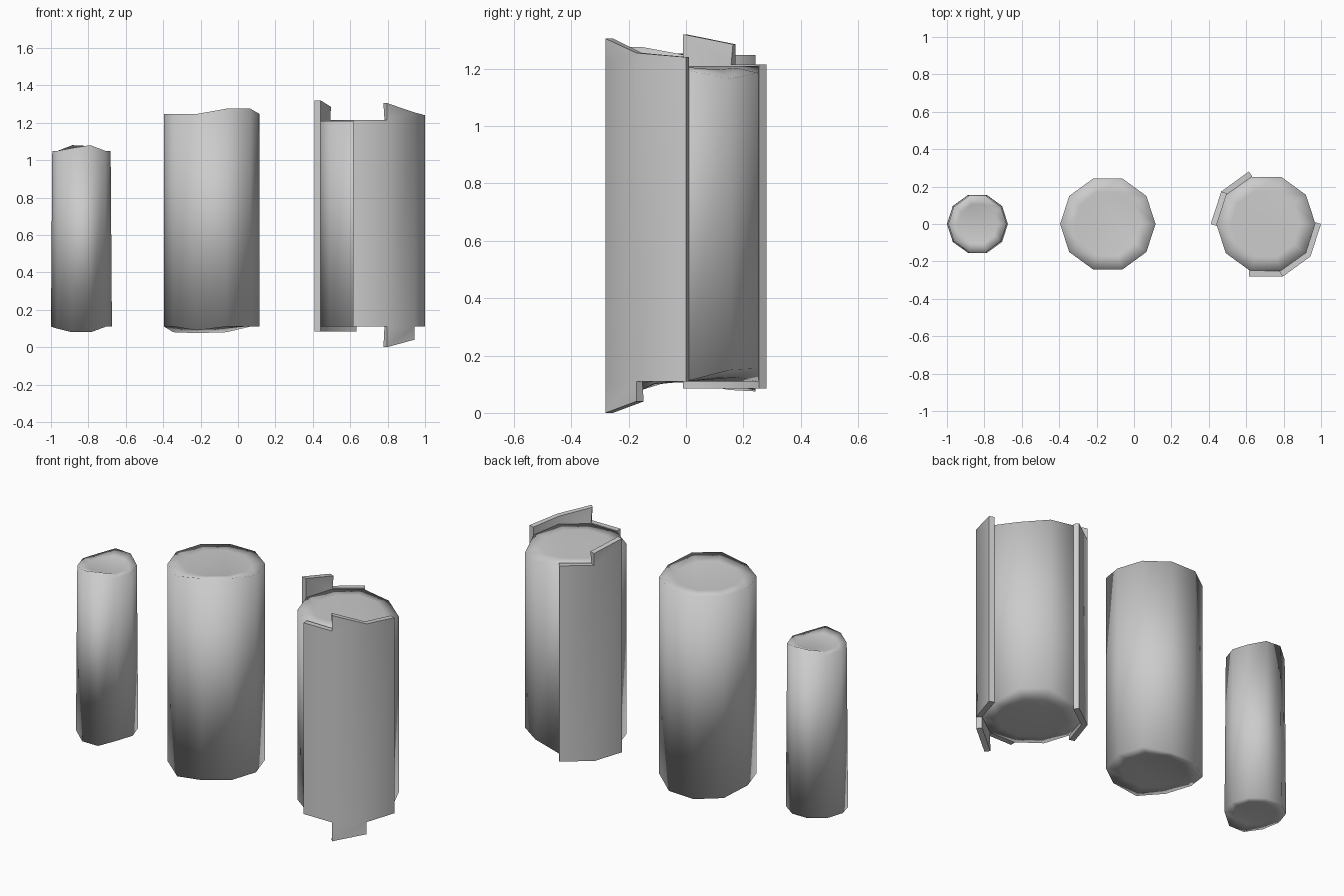
import bpy, bmesh
from math import sin, cos, radians

if "Cube" in bpy.data.objects:
    bpy.data.objects.remove(bpy.data.objects["Cube"])

SIDES = 10


def finish(bm, name):
    bmesh.ops.recalc_face_normals(bm, faces=bm.faces)
    for f in bm.faces:
        f.smooth = True
    me = bpy.data.meshes.new(name)
    bm.to_mesh(me)
    bm.free()
    ob = bpy.data.objects.new(name, me)
    bpy.context.collection.objects.link(ob)
    return ob


def polar(cx, r, deg, z):
    a = radians(deg)
    return (cx + r * cos(a), r * sin(a), z)


def log(name, cx, r_low, r_top, z0, z1, low={}, high={}):
    """Ten-sided log; low/high shift single rim corners (by angle) for rough-cut ends."""
    bm = bmesh.new()
    angles = [i * 360 // SIDES for i in range(SIDES)]
    rings = [
        [bm.verts.new(polar(cx, r_low * .7, a, z0 + low.get(a, 0) * .3)) for a in angles],
        [bm.verts.new(polar(cx, r_low, a, z0 + low.get(a, 0))) for a in angles],
        [bm.verts.new(polar(cx, r_top, a, z1 + high.get(a, 0))) for a in angles],
        [bm.verts.new(polar(cx, r_top * .7, a, z1 + high.get(a, 0) * .3)) for a in angles],
    ]
    for lo, hi in zip(rings, rings[1:]):
        for i in range(SIDES):
            j = (i + 1) % SIDES
            bm.faces.new((lo[i], lo[j], hi[j], hi[i]))
    bm.faces.new(rings[0][::-1])
    bm.faces.new(rings[-1])
    return finish(bm, name)


def bark(name, cx, r, angles, z0, z1, tabs):
    """Bark sheet wrapped on a log; tabs = (segment, on_top, z_start, z_end) torn strips."""
    bm = bmesh.new()
    lo = [bm.verts.new(polar(cx, r, a, z0)) for a in angles]
    hi = [bm.verts.new(polar(cx, r, a, z1)) for a in angles]
    for i in range(len(angles) - 1):
        bm.faces.new((lo[i], lo[i + 1], hi[i + 1], hi[i]))
    for seg, on_top, za, zb in tabs:
        row = hi if on_top else lo
        va = bm.verts.new(polar(cx, r, angles[seg], za))
        vb = bm.verts.new(polar(cx, r, angles[seg + 1], zb))
        quad = [row[seg], row[seg + 1], vb, va]
        bm.faces.new(quad if on_top else quad[::-1])
    bmesh.ops.remove_doubles(bm, verts=bm.verts, dist=.0005)
    ob = finish(bm, name)
    # face outwards, then thicken inwards
    p = ob.data.polygons[0]
    if (p.center.x - cx) * p.normal.x + p.center.y * p.normal.y < 0:
        ob.data.flip_normals()
    m = ob.modifiers.new("thickness", 'SOLIDIFY')
    m.thickness = .032
    m.offset = -1
    bpy.ops.object.select_all(action='DESELECT')
    bpy.context.view_layer.objects.active = ob
    ob.select_set(True)
    bpy.ops.object.modifier_apply(modifier="thickness")
    bpy.ops.object.shade_smooth_by_angle(angle=radians(50))
    return ob


# Three logs, small to large
log("small_log", -.837, .163, .156, .11, 1.05,
    low={252: -.03, 288: -.03, 216: -.01},
    high={72: .025, 108: .03, 288: .03, 252: .015})
log("medium_log", -.14, .255, .255, .11, 1.247,
    low={72: -.03, 108: -.035, 144: -.03, 252: -.02},
    high={288: .028, 324: .028})
log("large_log", .705, .265, .265, .11, 1.21,
    low={36: .04, 72: .045}, high={0: -.015, 36: -.045, 72: -.025})

# Torn bark sheets on the large log
bark("back_bark", .705, .295, (108, 144, 180), .085, 1.215,
     [(1, True, 1.285, 1.32)])
bark("front_bark", .705, .295, (252, 288, 324, 360), .11, 1.215,
     [(1, True, 1.305, 1.255), (2, True, 1.255, 1.24), (1, False, 0, .04)])
